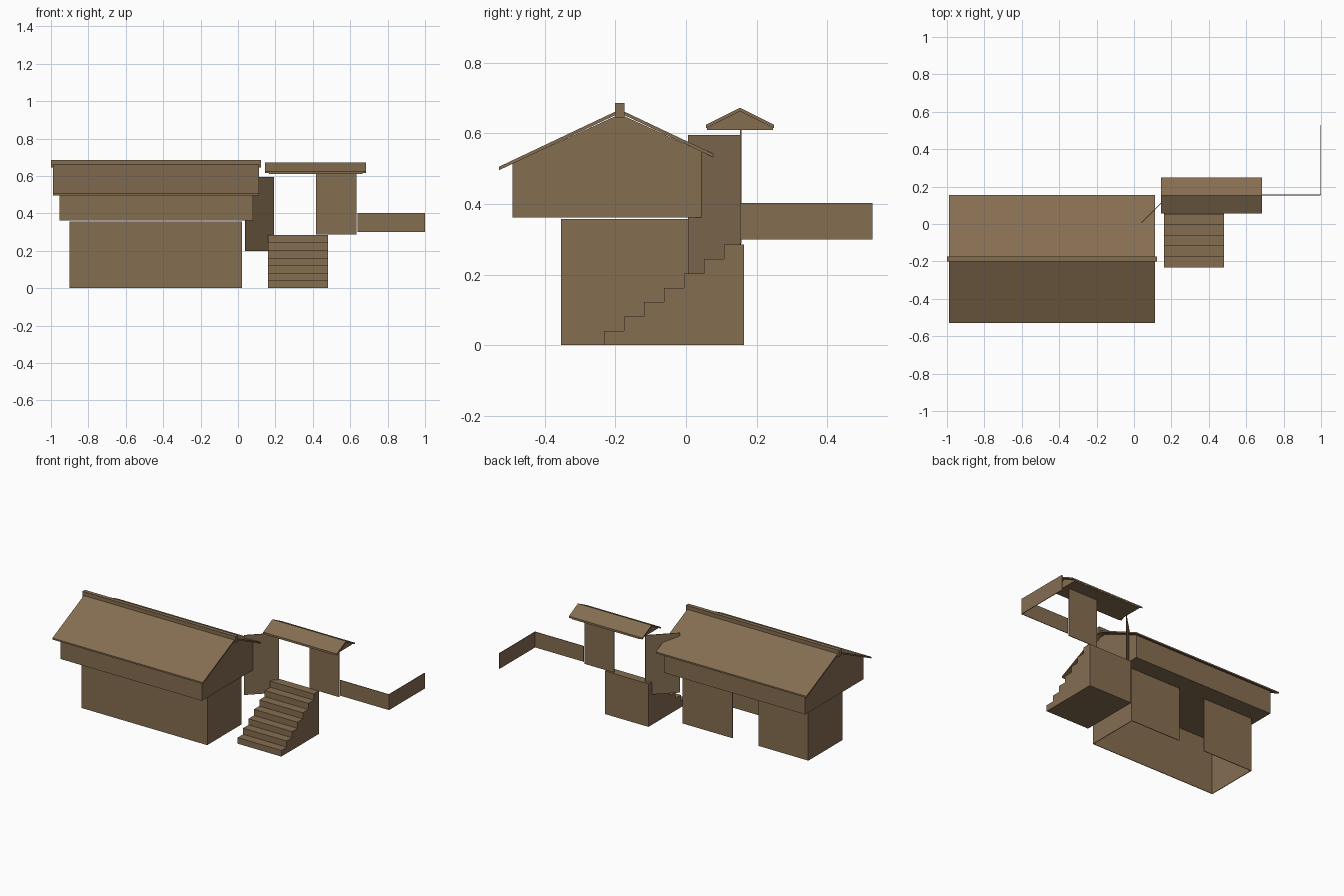
import bpy
import bmesh
from mathutils import Vector

cube = bpy.data.objects.get("Cube")
if cube:
    bpy.data.objects.remove(cube, do_unlink=True)

# Single timber colour
COLOUR = (0.235, 0.155, 0.083, 1.0)
timber = bpy.data.materials.new("brown timber")
timber.use_nodes = True
timber.diffuse_color = COLOUR
shader = timber.node_tree.nodes["Principled BSDF"]
shader.inputs["Base Color"].default_value = COLOUR
shader.inputs["Roughness"].default_value = 0.8

THIN = 0.004


def finish(name, bm):
    bmesh.ops.recalc_face_normals(bm, faces=bm.faces)
    mesh = bpy.data.meshes.new(name)
    bm.to_mesh(mesh)
    bm.free()
    mesh.materials.append(timber)
    obj = bpy.data.objects.new(name, mesh)
    bpy.context.collection.objects.link(obj)
    return obj


def extrude(name, points, offset):
    """Close a planar outline and extrude it into a solid."""
    bm = bmesh.new()
    face = bm.faces.new([bm.verts.new(p) for p in points])
    moved = bmesh.ops.extrude_face_region(bm, geom=[face], use_keep_orig=True)
    verts = [g for g in moved["geom"] if isinstance(g, bmesh.types.BMVert)]
    bmesh.ops.translate(bm, verts=verts, vec=Vector(offset))
    return finish(name, bm)


def prism(name, profile, x0, x1):
    """Extrude a (y, z) profile along x."""
    return extrude(name, [(x0, y, z) for y, z in profile], (x1 - x0, 0, 0))


def panel(name, start, end, z0, z1):
    """Thin upright wall between two plan points."""
    a, b = Vector((*start, 0)), Vector((*end, 0))
    side = (b - a).normalized().cross(Vector((0, 0, 1))) * THIN / 2
    outline = [a - side, b - side, b + side, a + side]
    return extrude(name, [p + Vector((0, 0, z0)) for p in outline], (0, 0, z1 - z0))


def gable_roof(name, x0, x1, ridge_y, ridge_z, half, eave_z, thick):
    """Two-slope roof sheet with an open underside."""
    left, right = ridge_y - half, ridge_y + half
    prism(name, [(left, eave_z), (ridge_y, ridge_z), (right, eave_z),
                 (right, eave_z - thick), (ridge_y, ridge_z - thick),
                 (left, eave_z - thick)], x0, x1)


# Lower storey: open-bottomed shell with a doorway in the back wall
L, R, FRONT, BACK, TOP = -0.90, 0.02, -0.352, 0.005, 0.357
panel("lower_front_wall", (L, FRONT), (R, FRONT), 0, TOP)
for name, x in (("lower_right_wall", L), ("lower_left_wall", R)):
    panel(name, (x, FRONT), (x, BACK), 0, TOP)
panel("lower_back_wall_right", (L, BACK), (-0.535, BACK), 0, TOP)
panel("lower_back_wall_left", (-0.345, BACK), (R, BACK), 0, TOP)

# Overhanging upper storey
RIDGE = -0.1875
prism("upper_storey", [(-0.492, 0.362), (0.117, 0.362), (0.117, 0.515),
                       (RIDGE, 0.655), (-0.492, 0.515)], -0.955, 0.08)

# Main roof and ridge beam
gable_roof("main_roof", -0.99, 0.113, RIDGE, 0.668, 0.342, 0.506, 0.010)
prism("ridge_beam", [(RIDGE - 0.013, 0.645), (RIDGE + 0.013, 0.645),
                     (RIDGE + 0.013, 0.687), (RIDGE - 0.013, 0.687)], -1.0, 0.122)

# Staircase
STEPS, RUN, RISE, START = 7, 0.0567, 0.0407, -0.232
outline = [(START, 0)]
for i in range(STEPS):
    y, z = START + i * RUN, (i + 1) * RISE
    outline += [(y, z), (y + RUN, z)]
outline.append((START + STEPS * RUN, 0))
prism("staircase", outline, 0.16, 0.48)

# Angled wall linking house and gate
GATE_Y = 0.155
panel("angled_wall", (0.04, 0.007), (0.19, GATE_Y), 0.2, 0.596)

# Gate panel with its small gabled roof
panel("gate_panel", (0.418, GATE_Y), (0.633, GATE_Y), 0.288, 0.63)
gable_roof("gate_roof", 0.145, 0.685, 0.153, 0.673, 0.096, 0.625, 0.010)
prism("gate_roof_gable", [(0.06, 0.61), (0.246, 0.61), (0.246, 0.616),
                          (0.153, 0.663), (0.06, 0.616)], 0.165, 0.665)

# Corner fence
panel("fence_side", (0.64, GATE_Y), (0.998, GATE_Y), 0.3, 0.403)
panel("fence_return", (0.998, GATE_Y), (0.998, 0.528), 0.3, 0.403)
